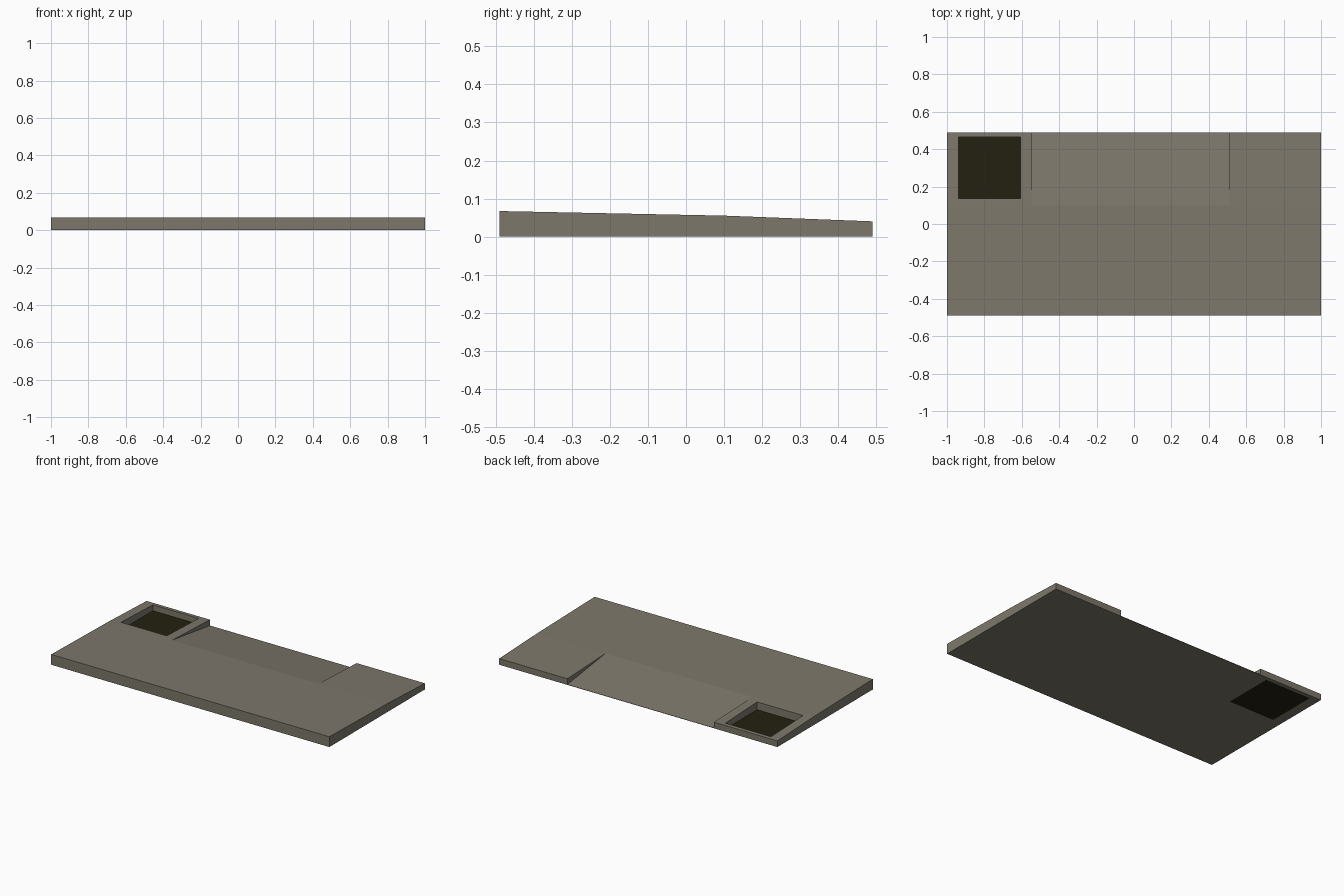
import bpy
import bmesh

if "Cube" in bpy.data.objects:
    bpy.data.objects.remove(bpy.data.objects["Cube"])


def material(name, rgb):
    m = bpy.data.materials.new(name)
    m.diffuse_color = (*rgb, 1)
    m.use_nodes = True
    m.node_tree.nodes["Principled BSDF"].inputs["Base Color"].default_value = m.diffuse_color
    return m


concrete = material("warm grey concrete", (0.205, 0.187, 0.148))
dark = material("dark olive grate", (0.017, 0.015, 0.005))


def extrude_x(name, profile, x0, x1, mat):
    """Solid made by sweeping a (y, z) profile along x."""
    bm = bmesh.new()
    face = bm.faces.new([bm.verts.new((x0, y, z)) for y, z in profile])
    swept = bmesh.ops.extrude_face_region(bm, geom=[face])["geom"]
    moved = [v for v in swept if isinstance(v, bmesh.types.BMVert)]
    bmesh.ops.translate(bm, verts=moved, vec=(x1 - x0, 0, 0))
    bmesh.ops.recalc_face_normals(bm, faces=bm.faces)
    mesh = bpy.data.meshes.new(name)
    bm.to_mesh(mesh)
    bm.free()
    mesh.materials.append(mat)
    ob = bpy.data.objects.new(name, mesh)
    bpy.context.collection.objects.link(ob)
    return ob


def cut(target, cutter):
    """Subtract the cutter and discard it."""
    mod = target.modifiers.new("cut", 'BOOLEAN')
    mod.operation = 'DIFFERENCE'
    mod.solver = 'EXACT'
    mod.object = cutter
    bpy.context.view_layer.objects.active = target
    bpy.ops.object.modifier_apply(modifier=mod.name)
    bpy.data.objects.remove(cutter)


def box_profile(y0, y1, z0, z1):
    return [(y0, z0), (y1, z0), (y1, z1), (y0, z1)]


# Pavement slab, falling gently and then more steeply to the kerb edge
slab = extrude_x("pavement_slab",
                 [(-0.49, 0), (0.49, 0), (0.49, 0.04), (0.1, 0.055), (-0.49, 0.067)],
                 -1, 1, concrete)

# Dropped kerb ramp, running down almost to the ground at the back
start_y, start_z, end_y, end_z = 0.1, 0.055, 0.49, 0.002
slope = (end_z - start_z) / (end_y - start_y)
line = [(y, start_z + slope * (y - start_y)) for y in (0.0, 0.5)]
cut(slab, extrude_x("ramp_cutter", line + [(0.5, 0.2), (0.0, 0.2)], -0.545, 0.51, concrete))

# Square drain opening through the slab
hx0, hx1, hy0, hy1 = -0.937, -0.608, 0.137, 0.465
cut(slab, extrude_x("drain_cutter", box_profile(hy0, hy1, -0.1, 0.2), hx0, hx1, concrete))

# Dark drain grate closing the bottom of the opening
extrude_x("drain_grate", box_profile(hy0, hy1, 0, 0.003), hx0, hx1, dark)
